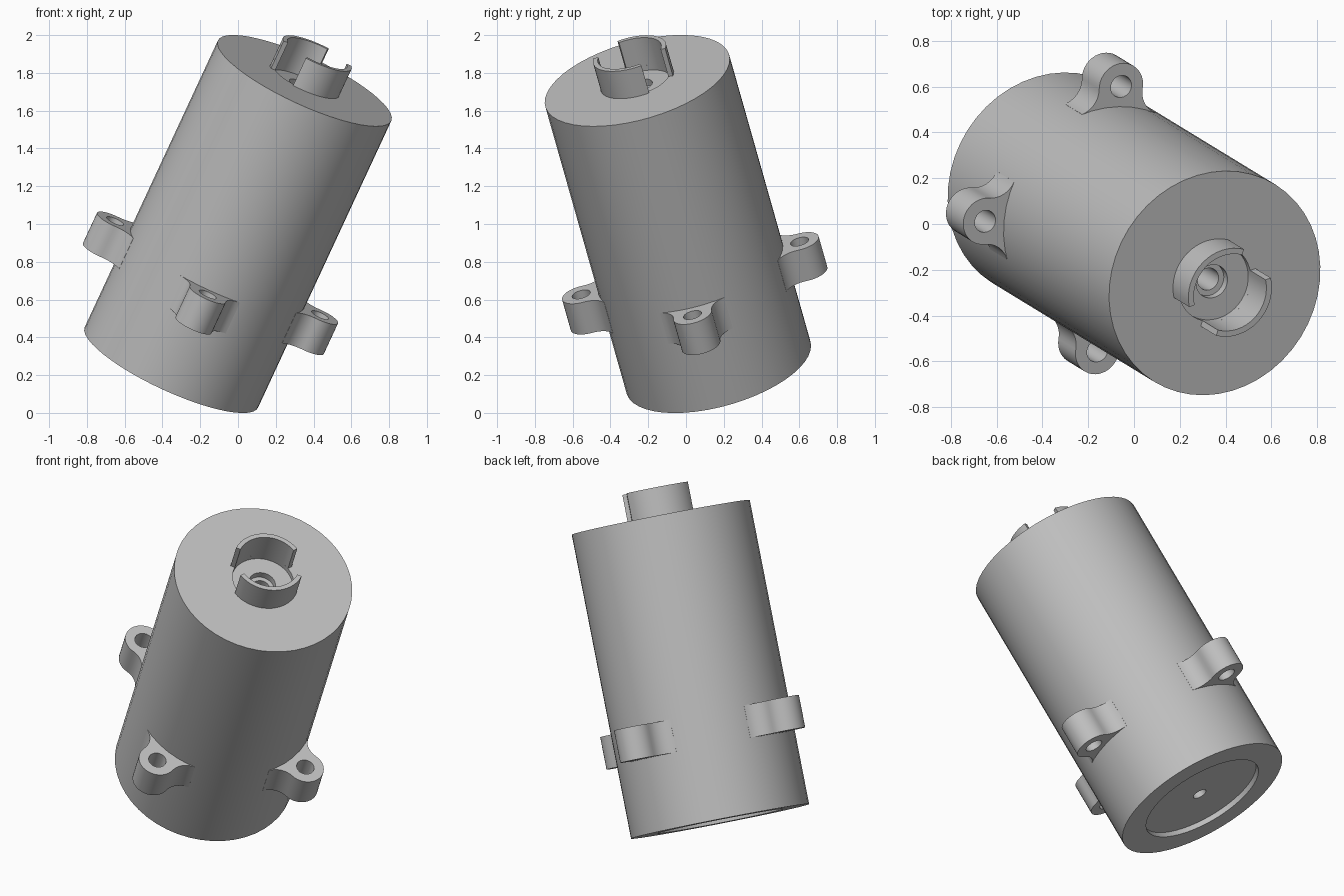
import bpy, bmesh
from math import cos, sin, acos, pi, radians
from mathutils import Matrix, Vector

cube = bpy.data.objects.get("Cube")
if cube:
    bpy.data.objects.remove(cube, do_unlink=True)

R, HALF = 0.506, 0.864            # body radius and half length

# Tilted frame: every part is made upright, then placed along the leaning axis
axis = Vector((0.408, -0.249, 0.878)).normalized()
side = Vector((0.907, 0.02, -0.42))
side = (side - axis * side.dot(axis)).normalized()
frame = Matrix((side, axis.cross(side), axis)).transposed().to_4x4()
frame.translation = (0, -0.043, 1)

grey = bpy.data.materials.new("plain grey")
grey.use_nodes = True
colour = (0.52, 0.52, 0.52, 1)
grey.diffuse_color = colour
grey.node_tree.nodes["Principled BSDF"].inputs["Base Color"].default_value = colour


def finish(name, bm, turn=0.0):
    """Turn the bmesh into a placed, smooth-shaded object."""
    bmesh.ops.recalc_face_normals(bm, faces=bm.faces)
    mesh = bpy.data.meshes.new(name)
    bm.to_mesh(mesh)
    bm.free()
    mesh.materials.append(grey)
    ob = bpy.data.objects.new(name, mesh)
    bpy.context.collection.objects.link(ob)
    ob.matrix_world = frame @ Matrix.Rotation(turn, 4, 'Z')
    bpy.ops.object.select_all(action='DESELECT')
    ob.select_set(True)
    bpy.context.view_layer.objects.active = ob
    bpy.ops.object.shade_smooth_by_angle(angle=radians(30))
    return ob


def arc(cx, cy, r, a0, a1, n):
    return [(cx + r * cos(a0 + (a1 - a0) * i / n),
             cy + r * sin(a0 + (a1 - a0) * i / n)) for i in range(n + 1)]


def lathe(name, profile, steps):
    bm = bmesh.new()
    vs = [bm.verts.new((r, 0, z)) for r, z in profile]
    edges = [bm.edges.new(p) for p in zip(vs, vs[1:])]
    bmesh.ops.spin(bm, geom=vs + edges, cent=(0, 0, 0), axis=(0, 0, 1),
                   angle=2 * pi, steps=steps)
    bmesh.ops.remove_doubles(bm, verts=bm.verts, dist=1e-4)
    return finish(name, bm)


def plate(name, loops, z0, z1, turn=0.0):
    """Extrude a flat outline, with optional hole loops, from z0 to z1."""
    bm = bmesh.new()
    for loop in loops:
        vs = [bm.verts.new((x, y, z0)) for x, y in loop]
        for a, b in zip(vs, vs[1:] + vs[:1]):
            bm.edges.new((a, b))
    bmesh.ops.triangle_fill(bm, edges=bm.edges[:], use_beauty=True)
    out = bmesh.ops.extrude_face_region(bm, geom=bm.faces[:], use_keep_orig=True)
    top = [g for g in out["geom"] if isinstance(g, bmesh.types.BMVert)]
    bmesh.ops.translate(bm, verts=top, vec=(0, 0, z1 - z0))
    return finish(name, bm, turn)


# Body: recessed base with a small hole, stepped socket on the top
lathe("body", [
    (0, 0.2 - HALF), (0.04, 0.2 - HALF), (0.04, 0.03 - HALF),
    (0.356, 0.03 - HALF), (0.356, -HALF), (R, -HALF), (R, HALF),
    (0.174, HALF), (0.174, HALF - 0.03), (0.075, HALF - 0.03),
    (0.075, HALF - 0.07), (0.05, HALF - 0.07), (0.05, HALF - 0.25),
    (0, HALF - 0.25)], 48)

# Two collar segments standing around the socket
for name, start in (("back_collar", 76), ("front_collar", 256)):
    a0, a1 = radians(start), radians(start + 122)
    ring = arc(0, 0, 0.2, a0, a1, 16) + arc(0, 0, 0.174, a1, a0, 16)
    plate(name, [ring], HALF - 0.01, HALF + 0.165)

# Mounting lug outline: rounded tip blended into the body by concave fillets
C, TIP, FIL = 0.597, 0.105, 0.11
ang = acos(((R + FIL) ** 2 + C ** 2 - (TIP + FIL) ** 2) / (2 * C * (R + FIL)))
fc = Vector(((R + FIL) * cos(ang), (R + FIL) * sin(ang)))
to_lug = (Vector((C, 0)) - fc)
lug_a = Vector((1, 0)).angle(-to_lug)              # tangent point on the tip
fil0, fil1 = pi + lug_a, pi + ang                  # fillet arc limits
fillet = arc(fc.x, fc.y, FIL, fil0, fil1, 8)
root = (0.44 * cos(ang), 0.44 * sin(ang))
half = arc(C, 0, TIP, 0, lug_a, 10) + fillet[1:] + [root]
outline = half + [(x, -y) for x, y in reversed(half[1:])]
hole = arc(C, 0, 0.05, 0, 2 * pi, 20)[:-1]

for i, name in enumerate(("left_lug", "back_lug", "right_lug", "front_lug")):
    plate(name, [outline, hole], -0.45, -0.265, i * pi / 2)
